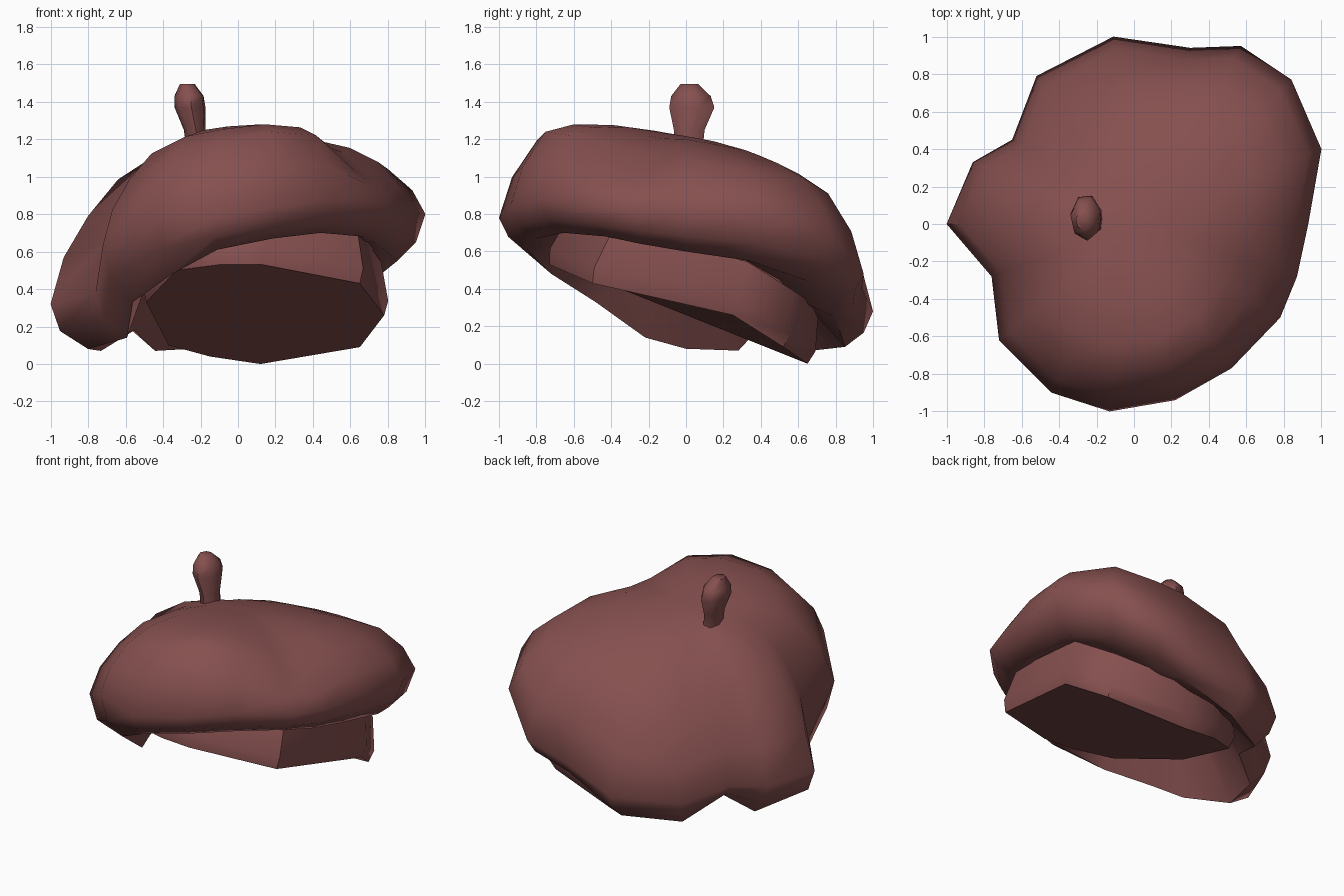
import bpy, bmesh, math
from mathutils import Vector

if "Cube" in bpy.data.objects:
    bpy.data.objects.remove(bpy.data.objects["Cube"])

wool = bpy.data.materials.new("dusty red wool")
wool.diffuse_color = (0.235, 0.08, 0.078, 1)
wool.use_nodes = True
wool.node_tree.nodes["Principled BSDF"].inputs["Base Color"].default_value = wool.diffuse_color


def loft(name, rings, cap_start, cap_end, angle):
    """Bridge closed rings of equal length and optionally cap the ends."""
    bm = bmesh.new()
    loops = [[bm.verts.new(p) for p in ring] for ring in rings]
    n = len(loops[0])
    for a, b in zip(loops, loops[1:]):
        for i in range(n):
            j = (i + 1) % n
            bm.faces.new((a[i], a[j], b[j], b[i]))
    if cap_start:
        bm.faces.new(loops[0][::-1])
    if cap_end:
        bm.faces.new(loops[-1])
    bmesh.ops.recalc_face_normals(bm, faces=bm.faces)
    mesh = bpy.data.meshes.new(name)
    bm.to_mesh(mesh)
    bm.free()
    mesh.materials.append(wool)
    obj = bpy.data.objects.new(name, mesh)
    bpy.context.collection.objects.link(obj)
    bpy.ops.object.select_all(action='DESELECT')
    obj.select_set(True)
    bpy.context.view_layer.objects.active = obj
    bpy.ops.object.shade_smooth_by_angle(angle=math.radians(angle))
    return obj


# Head band: uneven tilted outline, higher at the front, closed underside
BASE = [(0.78, 0.25, 0.26), (0.65, 0.52, 0.09), (0.12, 0.65, 0.0), (-0.15, 0.62, 0.04),
        (-0.37, 0.50, 0.10), (-0.49, -0.10, 0.33), (-0.33, -0.60, 0.50),
        (-0.10, -0.71, 0.53), (0.13, -0.73, 0.53), (0.65, -0.50, 0.43)]
CENTRE = Vector((0.14, -0.03, 0.27))
UP = Vector((0.03, 0.30, 1)).normalized()


def opening(p, scale, lift):
    return CENTRE + (Vector(p) - CENTRE) * scale + UP * lift


band = [[opening(p, sc, h) for p in BASE]
        for sc, h in ((1.0, 0.0), (1.03, 0.08), (0.96, 0.30))]
loft("head_band", band, True, False, 50)

# Puffy crown: rim x, rim y, rim z, shoulder z, underside z
RIM = [
    (1.00, 0.40, 0.80, 1.04, 0.55), (0.84, 0.77, 0.70, 1.00, 0.44),
    (0.57, 0.95, 0.48, 0.91, 0.33), (0.30, 0.94, 0.40, 0.91, 0.25),
    (-0.11, 1.00, 0.28, 0.78, 0.09), (-0.52, 0.79, 0.26, 0.70, 0.07),
    (-0.65, 0.45, 0.29, 0.76, 0.18), (-0.86, 0.33, 0.30, 0.74, 0.07),
    (-1.00, 0.00, 0.32, 0.79, 0.08), (-0.76, -0.28, 0.38, 0.92, 0.14),
    (-0.72, -0.62, 0.64, 0.99, 0.33), (-0.44, -0.90, 0.82, 1.13, 0.48),
    (-0.13, -1.00, 0.78, 1.19, 0.61), (0.22, -0.94, 0.84, 1.24, 0.67),
    (0.52, -0.77, 0.88, 1.22, 0.70), (0.78, -0.50, 0.84, 1.03, 0.68),
    (0.87, -0.28, 0.82, 1.01, 0.64), (0.93, 0.00, 0.81, 1.08, 0.60),
]
TUCK = {8: 0.80, 9: 0.78, 10: 0.78, 11: 0.80}   # deeper folds at the front left


def top_height(x, y):
    return 1.215 - 0.17 * y + 0.03 * x


def inner_edge(x, y, u):
    """Point of the opening in the same direction as a rim point."""
    a = math.atan2(y - CENTRE.y, x - CENTRE.x)
    dx, dy = 0.58 * math.cos(a), 0.62 * math.sin(a)
    return CENTRE + Vector((dx, dy + 0.06, max(0.27 - 0.05 * dx - 0.36 * dy, u - 0.26)))


def level(f, k, col):
    """Ring at radial factor f, blended by k from the rim towards column col."""
    return [(p[0] * f, p[1] * f, p[2] + (p[col] - p[2]) * k) for p in RIM]


under = [(p[0] * TUCK.get(i, 0.85), p[1] * TUCK.get(i, 0.85), p[4]) for i, p in enumerate(RIM)]
crown = [[inner_edge(p[0], p[1], p[4]) for p in RIM], under,
         level(0.95, 0.6, 4), level(1, 0, 3), level(0.93, 0.53, 3), level(0.80, 1, 3)]
for f, k in ((0.64, 0.48), (0.42, 0.82), (0.2, 0.97)):
    crown.append([(x * f, y * f, s + (top_height(x * f, y * f) - s) * k)
                  for x, y, r, s, u in RIM])
loft("beret_crown", crown, False, True, 60)

# Stalk on top: centre x, centre y, z, half width x, half width y
STALK = [(-0.22, 0.015, 1.15, 0.055, 0.08), (-0.23, 0.02, 1.25, 0.06, 0.085),
         (-0.255, 0.035, 1.37, 0.085, 0.125), (-0.26, 0.03, 1.43, 0.08, 0.11),
         (-0.27, 0.02, 1.495, 0.04, 0.05)]
stalk = [[(x + a * math.cos(math.tau * i / 7 + 0.3), y + b * math.sin(math.tau * i / 7 + 0.3), z)
          for i in range(7)] for x, y, z, a, b in STALK]
loft("top_stalk", stalk, False, True, 60)
